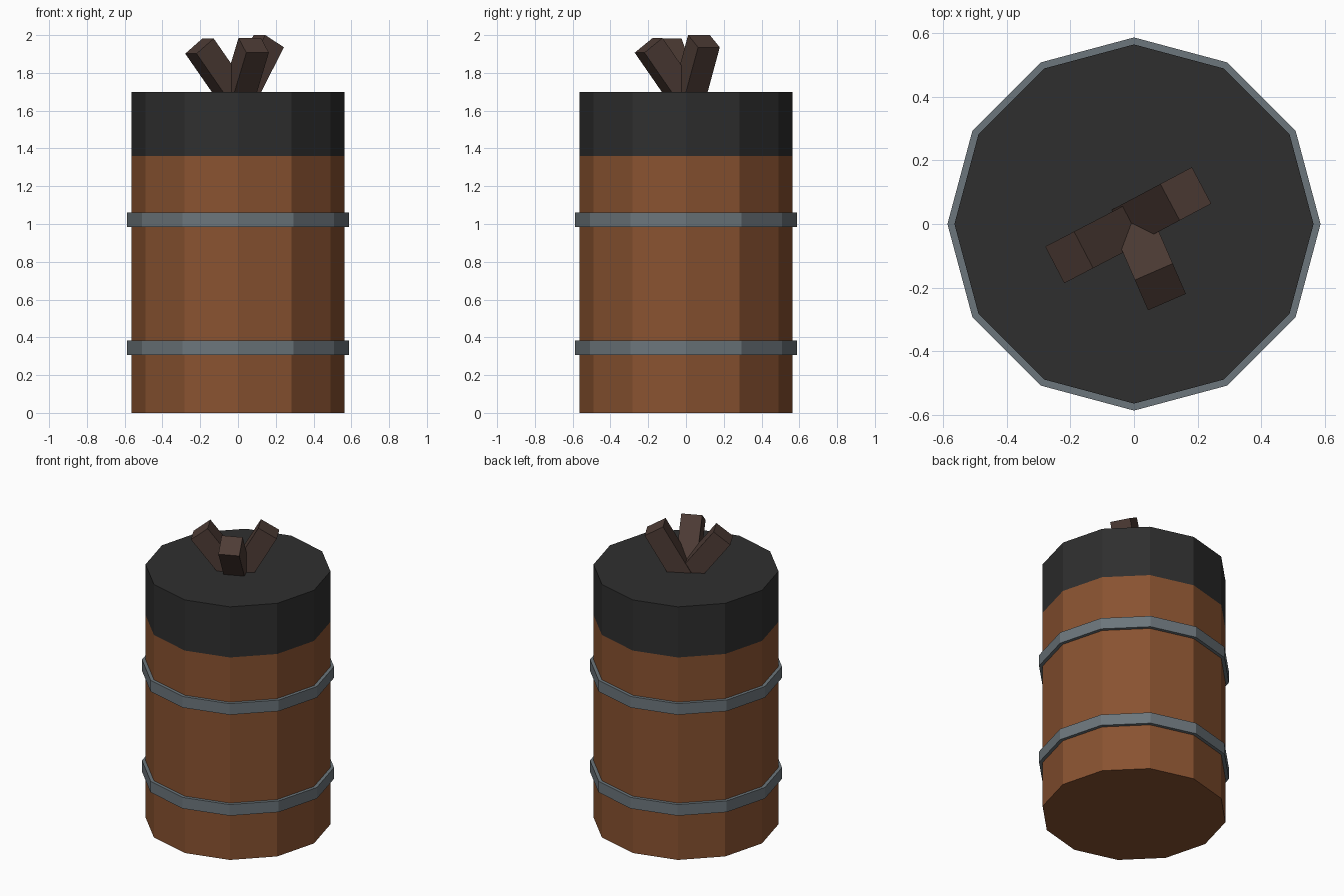
import bpy, bmesh
from math import radians, sin, cos, pi
from mathutils import Matrix, Vector

cube = bpy.data.objects.get("Cube")
if cube:
    bpy.data.objects.remove(cube, do_unlink=True)

SIDES = 12
RADIUS = 0.565
HEIGHT = 1.7


def make_material(name, rgb):
    mat = bpy.data.materials.new(name)
    mat.use_nodes = True
    colour = (*rgb, 1)
    mat.diffuse_color = colour
    mat.node_tree.nodes["Principled BSDF"].inputs["Base Color"].default_value = colour
    return mat


wood = make_material("barrel wood", (0.25, 0.085, 0.03))
black = make_material("black top", (0.028, 0.028, 0.028))
metal = make_material("grey metal", (0.15, 0.18, 0.2))
bark = make_material("dark bark", (0.075, 0.045, 0.036))


def make_object(name, bm, *mats):
    bmesh.ops.recalc_face_normals(bm, faces=bm.faces)
    mesh = bpy.data.meshes.new(name)
    bm.to_mesh(mesh)
    bm.free()
    for mat in mats:
        mesh.materials.append(mat)
    obj = bpy.data.objects.new(name, mesh)
    bpy.context.collection.objects.link(obj)
    return obj


def add_ring(bm, radius, z):
    steps = [2 * pi * i / SIDES for i in range(SIDES)]
    return [bm.verts.new((radius * cos(a), radius * sin(a), z)) for a in steps]


def bridge(bm, lower, upper):
    for i in range(SIDES):
        j = (i + 1) % SIDES
        bm.faces.new((lower[i], lower[j], upper[j], upper[i]))


# Barrel body with a black upper section
bm = bmesh.new()
rings = [add_ring(bm, RADIUS, z) for z in (0, 1.36, HEIGHT)]
bridge(bm, rings[0], rings[1])
bridge(bm, rings[1], rings[2])
bm.faces.new(rings[0])
bm.faces.new(rings[2])
for face in bm.faces:
    face.material_index = int(face.calc_center_median().z > 1.36)
make_object("barrel_body", bm, wood, black)

# Metal hoops
for name, z in (("lower_hoop", 0.307), ("upper_hoop", 0.985)):
    bm = bmesh.new()
    profile = [(0.56, z), (0.587, z), (0.587, z + 0.075), (0.56, z + 0.075)]
    loops = [add_ring(bm, r, h) for r, h in profile]
    for k in range(4):
        bridge(bm, loops[k], loops[(k + 1) % 4])
    make_object(name, bm, metal)


# Square sticks leaning outward, sunk into the top
def stick(name, heading, tilt, tip, length=0.36, width=0.13):
    bm = bmesh.new()
    bmesh.ops.create_cube(bm, size=1)
    place = (Matrix.Translation(Vector(tip))
             @ Matrix.Rotation(radians(heading), 4, 'Z')
             @ Matrix.Rotation(radians(tilt), 4, 'Y')
             @ Matrix.Translation((0, 0, -length / 2))
             @ Matrix.Diagonal((width, width, length, 1)))
    bm.transform(place)
    make_object(name, bm, bark)


stick("right_stick", 207.5, 38, (-0.204, -0.105, 1.942))
stick("left_stick", 28, 30, (0.163, 0.095, 1.968))
stick("front_stick", -66.5, 37, (0.083, -0.198, 1.946))
